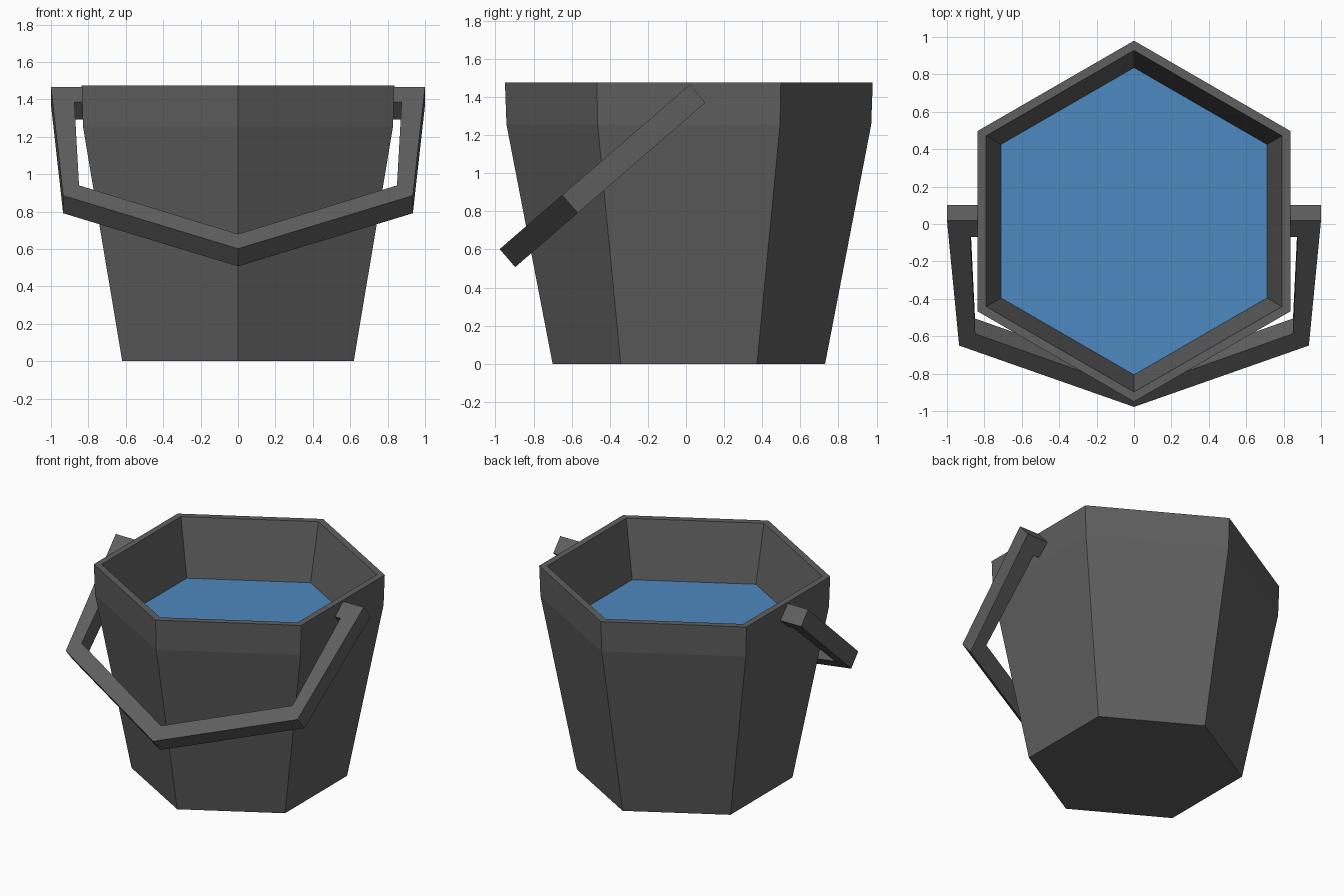
import bpy, bmesh, math
from mathutils import Vector

if "Cube" in bpy.data.objects:
    bpy.data.objects.remove(bpy.data.objects["Cube"])


def material(name, rgb):
    m = bpy.data.materials.new(name)
    m.diffuse_color = (*rgb, 1)
    m.use_nodes = True
    m.node_tree.nodes["Principled BSDF"].inputs["Base Color"].default_value = m.diffuse_color
    return m


grey = material("dark grey", (0.115, 0.115, 0.115))
blue = material("water blue", (0.075, 0.25, 0.53))
CY = 0.015  # bucket axis


def finish(bm, name, mat):
    bmesh.ops.recalc_face_normals(bm, faces=bm.faces)
    me = bpy.data.meshes.new(name)
    bm.to_mesh(me)
    bm.free()
    me.materials.append(mat)
    ob = bpy.data.objects.new(name, me)
    bpy.context.collection.objects.link(ob)
    return ob


def hex_ring(bm, r, z):
    return [bm.verts.new((r * math.cos(a), CY + r * math.sin(a), z))
            for a in (math.radians(30 + 60 * i) for i in range(6))]


# bucket: hexagonal shell, outside up, over the rim, down the inside
bm = bmesh.new()
profile = [(0.715, 0), (0.957, 1.255), (0.965, 1.475), (0.913, 1.475), (0.82, 1.06)]
rings = [hex_ring(bm, r, z) for r, z in profile]
for a, b in zip(rings, rings[1:]):
    for i in range(6):
        j = (i + 1) % 6
        bm.faces.new((a[i], a[j], b[j], b[i]))
bm.faces.new(rings[0][::-1])
bm.faces.new(rings[-1])
finish(bm, "bucket", grey)

# water surface just above the inner floor
bm = bmesh.new()
bm.faces.new(hex_ring(bm, 0.821, 1.065))
finish(bm, "water", blue)

# handle: flat bent outline (x, distance along tilt), extruded across the tilt
down = Vector((0, -0.756, -0.654))
across = Vector((0, 0.654, -0.756)) * 0.125
start = Vector((0, 0.02, 1.465))
outer = [(0.825, 0), (1.0, 0), (0.935, 0.886)]
inner = [(0.85, 0.803), (0.875, 0.12), (0.825, 0.12)]


def flip(pts):
    return [(-x, t) for x, t in reversed(pts)]


outline = outer + [(0, 1.32)] + flip(outer) + flip(inner) + [(0, 1.20)] + inner
bm = bmesh.new()
face = bm.faces.new([bm.verts.new(start + down * t + Vector((x, 0, 0))) for x, t in outline])
ext = bmesh.ops.extrude_face_region(bm, geom=[face], use_keep_orig=True)
bmesh.ops.translate(bm, vec=across, verts=[v for v in ext["geom"] if isinstance(v, bmesh.types.BMVert)])
finish(bm, "handle", grey)
